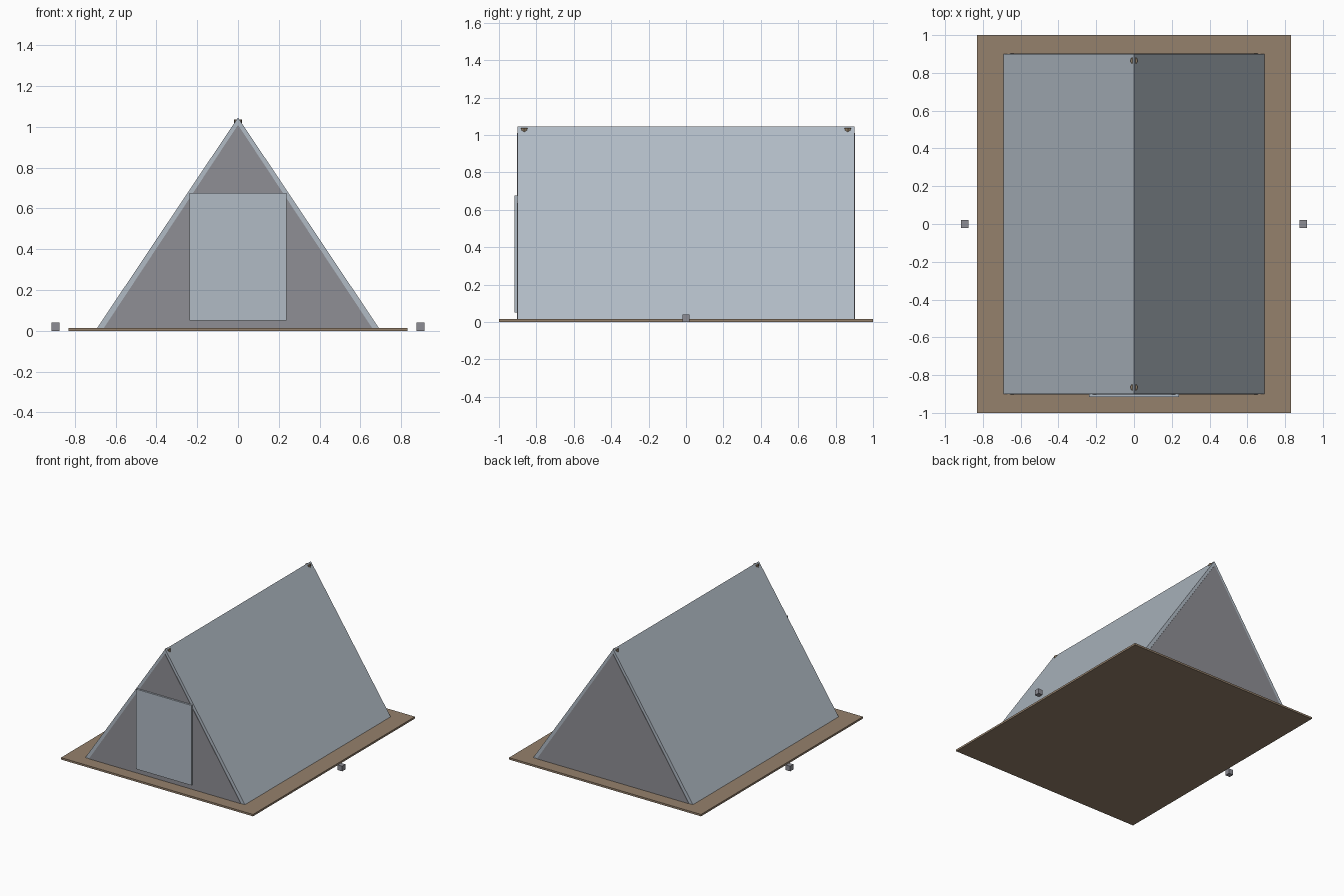
import bpy, bmesh, math

if "Cube" in bpy.data.objects:
    bpy.data.objects.remove(bpy.data.objects["Cube"])


def mat(name, rgb):
    m = bpy.data.materials.new(name)
    m.diffuse_color = (*rgb, 1)
    m.use_nodes = True
    m.node_tree.nodes["Principled BSDF"].inputs["Base Color"].default_value = m.diffuse_color
    return m


CANVAS = mat("blue_grey_canvas", (0.44, 0.495, 0.555))
WALL = mat("grey_end_cloth", (0.275, 0.275, 0.30))
SHEET = mat("brown_sheet", (0.30, 0.22, 0.15))
WOOD = mat("pole_wood", (0.26, 0.19, 0.12))
STEEL = mat("peg_grey", (0.27, 0.27, 0.30))


def finish(name, bm, material):
    bmesh.ops.recalc_face_normals(bm, faces=bm.faces)
    me = bpy.data.meshes.new(name)
    bm.to_mesh(me)
    bm.free()
    me.materials.append(material)
    ob = bpy.data.objects.new(name, me)
    bpy.context.collection.objects.link(ob)
    return ob


def prism(name, profile, y0, y1, material):
    """Extrude an (x, z) profile from y0 to y1."""
    bm = bmesh.new()
    face = bm.faces.new([bm.verts.new((x, y0, z)) for x, z in profile])
    ext = bmesh.ops.extrude_face_region(bm, geom=[face])
    moved = [v for v in ext["geom"] if isinstance(v, bmesh.types.BMVert)]
    bmesh.ops.translate(bm, verts=moved, vec=(0, y1 - y0, 0))
    return finish(name, bm, material)


def box(name, x0, x1, y0, y1, z0, z1, material):
    return prism(name, [(x0, z0), (x1, z0), (x1, z1), (x0, z1)], y0, y1, material)


FLOOR = 0.015

# ground sheet
box("ground_sheet", -0.83, 0.83, -1, 1, 0, FLOOR, SHEET)

# sloping roof panels, one per side
for side, s in (("left", -1), ("right", 1)):
    prism(f"roof_{side}",
          [(s * 0.69, FLOOR), (0, 1.046), (0, 0.996), (s * 0.655, FLOOR)],
          -0.9, 0.9, CANVAS)

# triangular end walls, just proud of the roof edges
for end, s in (("front", -1), ("back", 1)):
    prism(f"{end}_wall", [(-0.657, FLOOR), (0.657, FLOOR), (0, 1.01)],
          s * 0.895, s * 0.903, WALL)

# door flap
box("door_flap", -0.238, 0.238, -0.917, -0.901, 0.052, 0.677, CANVAS)

# upright poles whose tops poke through the ridge
for end, s in (("front", -1), ("back", 1)):
    bm = bmesh.new()
    bmesh.ops.create_cone(bm, cap_ends=True, segments=8, radius1=0.02,
                          radius2=0.02, depth=1.036 - FLOOR)
    bmesh.ops.translate(bm, verts=bm.verts,
                        vec=(0, s * 0.865, (1.036 + FLOOR) / 2))
    finish(f"{end}_pole", bm, WOOD)

# pegs beside the tent
for side, s in (("left", -1), ("right", 1)):
    box(f"{side}_peg", s * 0.895 - 0.02, s * 0.895 + 0.02,
        -0.02, 0.02, 0, 0.04, STEEL)
